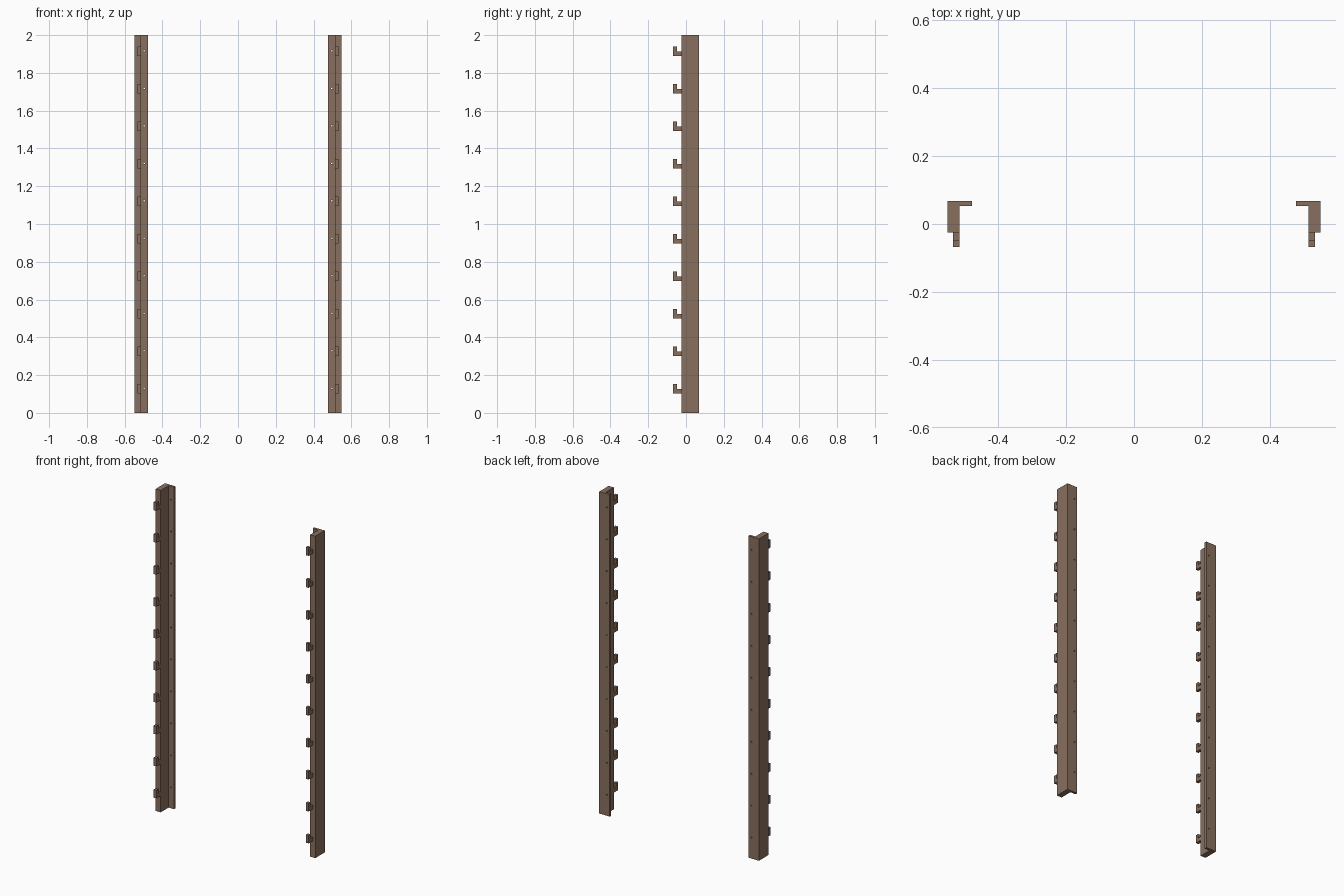
import bpy, bmesh, math
from mathutils import Matrix, Vector

if "Cube" in bpy.data.objects:
    bpy.data.objects.remove(bpy.data.objects["Cube"])

HEIGHT = 2.0
COUNT = 10
FIRST_Z, STEP = 0.103, 0.1985      # underside of lowest hook, hook spacing

brown = bpy.data.materials.new("brown paint")
brown.diffuse_color = (0.25, 0.16, 0.112, 1)
brown.use_nodes = True
brown.node_tree.nodes["Principled BSDF"].inputs["Base Color"].default_value = brown.diffuse_color


def make_object(name, bm):
    bmesh.ops.recalc_face_normals(bm, faces=bm.faces)
    mesh = bpy.data.meshes.new(name)
    bm.to_mesh(mesh)
    bm.free()
    mesh.materials.append(brown)
    obj = bpy.data.objects.new(name, mesh)
    bpy.context.collection.objects.link(obj)
    return obj


def extrude_profile(bm, points, direction):
    """Add a prism: flat outline swept along a direction."""
    face = bm.faces.new([bm.verts.new(p) for p in points])
    result = bmesh.ops.extrude_face_region(bm, geom=[face], use_keep_orig=True)
    verts = [g for g in result["geom"] if isinstance(g, bmesh.types.BMVert)]
    bmesh.ops.translate(bm, verts=verts, vec=Vector(direction))


def mirror_x(obj):
    mod = obj.modifiers.new("mirror", "MIRROR")
    mod.use_mirror_merge = False


# Screw hole cutters through the back flange
bm = bmesh.new()
for i in range(COUNT):
    z = FIRST_Z + STEP * i + 0.027
    place = Matrix.Translation((0.497, 0.061, z)) @ Matrix.Rotation(math.pi / 2, 4, "X")
    bmesh.ops.create_cone(bm, cap_ends=True, segments=16, radius1=0.004,
                          radius2=0.004, depth=0.05, matrix=place)
cutter = make_object("screw_hole_cutter", bm)
cutter.hide_render = True
cutter.hide_viewport = True

# L-section uprights
outline = [(0.549, -0.025), (0.549, 0.068), (0.477, 0.068),
           (0.477, 0.053), (0.514, 0.053), (0.514, -0.025)]
bm = bmesh.new()
extrude_profile(bm, [(x, y, 0) for x, y in outline], (0, 0, HEIGHT))
uprights = make_object("uprights", bm)
cut = uprights.modifiers.new("screw holes", "BOOLEAN")
cut.operation = "DIFFERENCE"
cut.solver = "EXACT"
cut.object = cutter
mirror_x(uprights)

# Upturned hooks along the front faces
hook = [(-0.025, 0), (-0.068, 0), (-0.068, 0.05), (-0.048, 0.05),
        (-0.048, 0.024), (-0.025, 0.024)]
bm = bmesh.new()
for i in range(COUNT):
    z0 = FIRST_Z + STEP * i
    extrude_profile(bm, [(0.514, y, z0 + z) for y, z in hook], (0.019, 0, 0))
mirror_x(make_object("hooks", bm))
